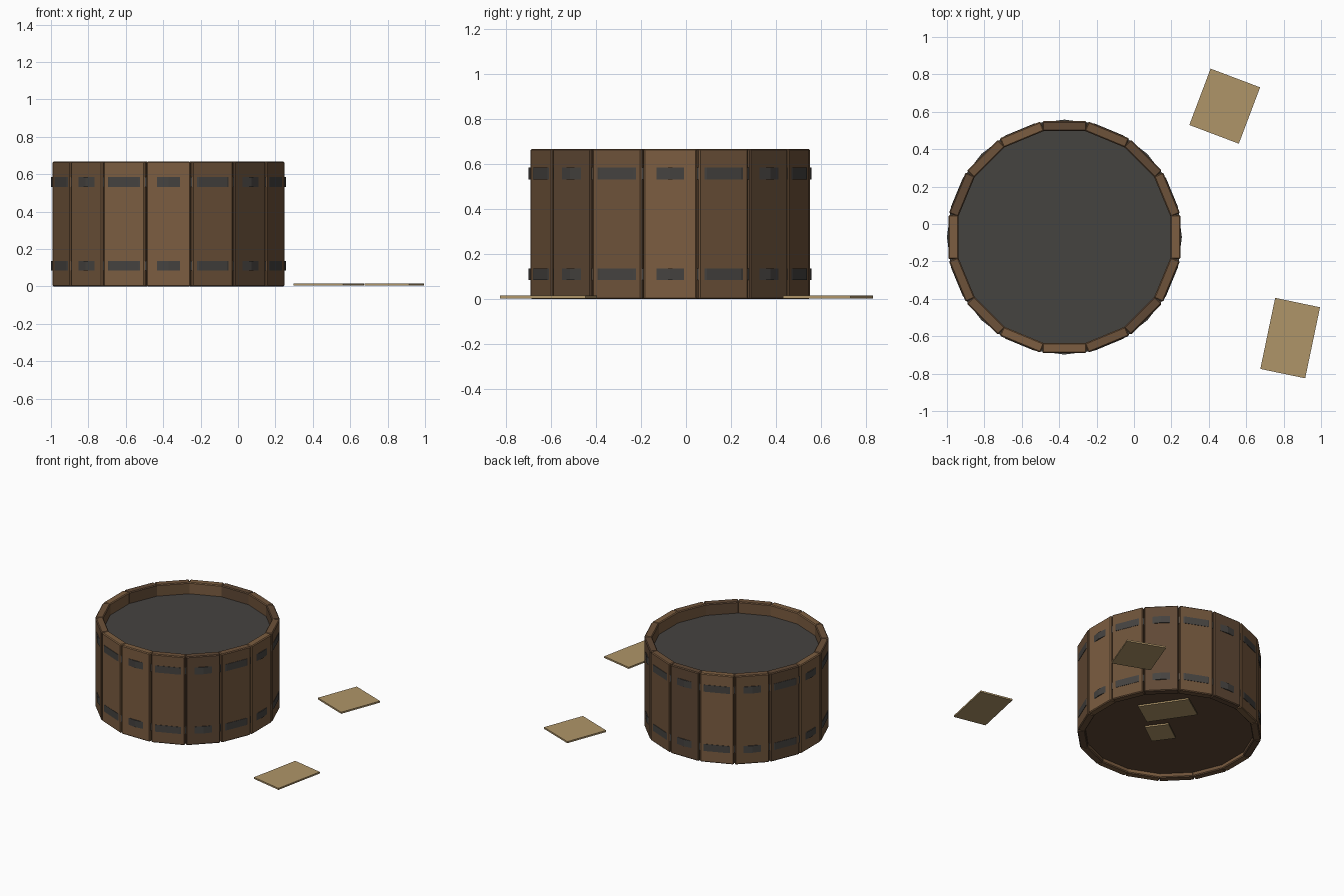
import bpy, bmesh, math
from mathutils import Matrix, Vector

if "Cube" in bpy.data.objects:
    bpy.data.objects.remove(bpy.data.objects["Cube"])

CX, CY = -0.372, -0.07      # tub centre
HEIGHT = 0.667
STAVES = 16


def material(name, rgb):
    m = bpy.data.materials.new(name)
    m.diffuse_color = (*rgb, 1)
    m.use_nodes = True
    m.node_tree.nodes["Principled BSDF"].inputs["Base Color"].default_value = m.diffuse_color
    return m


woods = [material("wood_light", (0.20, 0.11, 0.052)),
         material("wood_mid", (0.155, 0.085, 0.042)),
         material("wood_dark", (0.115, 0.065, 0.035))]
iron = material("dark_iron", (0.06, 0.056, 0.051))
paper = material("paper", (0.43, 0.30, 0.14))


def add_object(name, bm, mat, matrix):
    bmesh.ops.recalc_face_normals(bm, faces=bm.faces)
    mesh = bpy.data.meshes.new(name)
    bm.to_mesh(mesh)
    bm.free()
    mesh.materials.append(mat)
    ob = bpy.data.objects.new(name, mesh)
    ob.matrix_world = matrix
    bpy.context.collection.objects.link(ob)
    return ob


def box(name, size, matrix, mat, bevel=0):
    bm = bmesh.new()
    bmesh.ops.create_cube(bm, size=1)
    bmesh.ops.scale(bm, vec=Vector(size), verts=bm.verts)
    ob = add_object(name, bm, mat, matrix)
    if bevel:
        mod = ob.modifiers.new("edge_bevel", 'BEVEL')
        mod.width = bevel
        mod.segments = 1
    return ob


def disc(name, radius, z0, z1, sides, mat):
    bm = bmesh.new()
    bmesh.ops.create_cone(bm, cap_ends=True, segments=sides, radius1=radius,
                          radius2=radius, depth=z1 - z0)
    return add_object(name, bm, mat, Matrix.Translation((CX, CY, (z0 + z1) / 2)))


def ring(name, outer, inner, z0, z1, sides, mat):
    bm = bmesh.new()
    profile = [(outer, z0), (outer, z1), (inner, z1), (inner, z0)]
    loops = []
    for i in range(sides):
        a = math.tau * i / sides
        loops.append([bm.verts.new((r * math.cos(a), r * math.sin(a), z))
                      for r, z in profile])
    for i in range(sides):
        p, q = loops[i], loops[(i + 1) % sides]
        for k in range(4):
            n = (k + 1) % 4
            bm.faces.new((p[k], q[k], q[n], p[n]))
    return add_object(name, bm, mat, Matrix.Translation((CX, CY, 0)))


# Upright staves around the tub
shade = [0, 1, 2, 1, 2, 0, 1, 2, 0, 1, 1, 0, 0, 1, 2, 1]
for i in range(STAVES):
    m = (Matrix.Translation((CX, CY, HEIGHT / 2))
         @ Matrix.Rotation(math.tau * i / STAVES, 4, 'Z')
         @ Matrix.Translation((0.593, 0, 0)))
    box(f"stave_{i + 1}", (0.054, 0.236, HEIGHT), m, woods[shade[i]], 0.006)

# Hoops that just break through the stave faces
ring("lower_hoop", 0.628, 0.60, 0.085, 0.137, 24, iron)
ring("upper_hoop", 0.628, 0.60, 0.532, 0.584, 24, iron)

# Floor board and dark contents
disc("floor_board", 0.585, 0.03, 0.07, 24, woods[2])
disc("contents", 0.585, 0.07, 0.582, 24, iron)

# Loose sheets on the ground: x, y, width, length, turn in degrees
sheets = [(0.485, 0.63, 0.283, 0.322, -20.7),
          (0.835, -0.61, 0.245, 0.388, -11.8),
          (-0.15, 0.18, 0.22, 0.36, 34),
          (-0.305, -0.085, 0.197, 0.168, 36)]
for i, (x, y, w, l, turn) in enumerate(sheets):
    m = (Matrix.Translation((x, y, 0.01))
         @ Matrix.Rotation(math.radians(turn), 4, 'Z'))
    box(f"ground_sheet_{i + 1}", (w, l, 0.012), m, paper)
